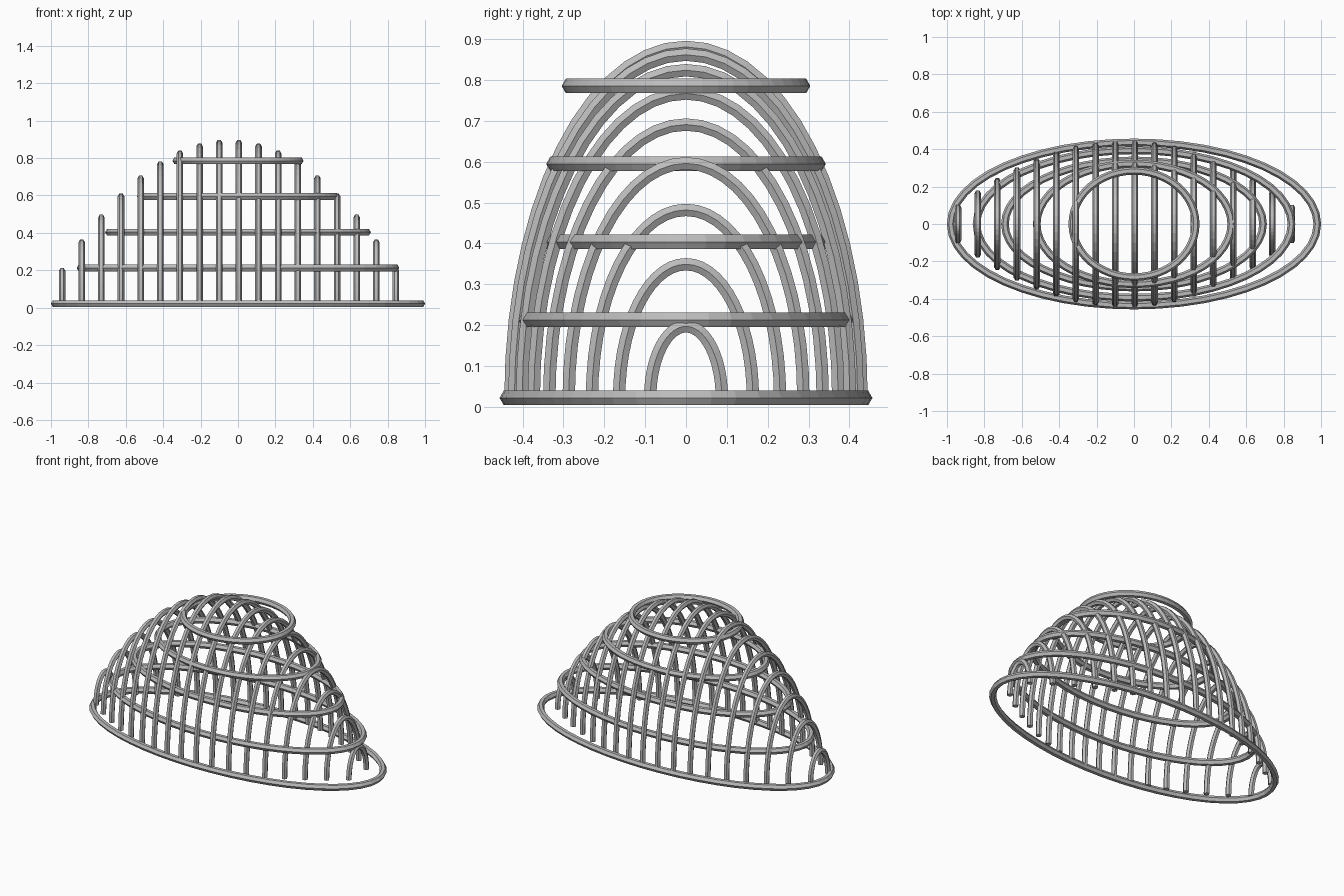
import bpy, bmesh
from math import sin, cos, pi
from mathutils import Vector

cube = bpy.data.objects.get("Cube")
if cube:
    bpy.data.objects.remove(cube)

steel = bpy.data.materials.new("plain grey")
steel.use_nodes = True
grey = (0.5, 0.5, 0.5, 1)
steel.diffuse_color = grey
steel.node_tree.nodes["Principled BSDF"].inputs["Base Color"].default_value = grey

BASE_Z = 0.0215
SIDES = 6


def elliptical_tube(name, centre, u, v, a, b, sweep, steps, radius, turn):
    """Six-sided tube along an ellipse in the plane of u (half axis a) and v (b)."""
    closed = sweep > 1.99 * pi
    u, v = Vector(u), Vector(v)
    normal = u.cross(v)
    bm = bmesh.new()
    loops = []
    for i in range(steps if closed else steps + 1):
        t = sweep * i / steps
        point = Vector(centre) + u * a * cos(t) + v * b * sin(t)
        outward = (u * b * cos(t) + v * a * sin(t)).normalized()
        angles = [turn + 2 * pi * k / SIDES for k in range(SIDES)]
        loops.append([bm.verts.new(point + radius * (outward * cos(s) + normal * sin(s)))
                      for s in angles])
    pairs = list(zip(loops, loops[1:]))
    if closed:
        pairs.append((loops[-1], loops[0]))
    else:
        bm.faces.new(loops[0])
        bm.faces.new(loops[-1])
    for p, q in pairs:
        for k in range(SIDES):
            n = (k + 1) % SIDES
            bm.faces.new((p[k], p[n], q[n], q[k]))
    bmesh.ops.recalc_face_normals(bm, faces=bm.faces)
    mesh = bpy.data.meshes.new(name)
    bm.to_mesh(mesh)
    bm.free()
    mesh.materials.append(steel)
    bpy.context.collection.objects.link(bpy.data.objects.new(name, mesh))


X, Y, Z = (1, 0, 0), (0, 1, 0), (0, 0, 1)

# Horizontal hoops, from the base up
hoops = [(0.98, 0.436), (0.842, 0.394), (0.69, 0.34), (0.52, 0.322), (0.33, 0.284)]
for i, (a, b) in enumerate(hoops):
    name = "base_hoop" if i == 0 else f"hoop_{i}"
    elliptical_tube(name, (0, 0, BASE_Z + 0.191 * i), X, Y, a, b, 2 * pi, 48, 0.0205, 0)

# Upright arched ribs, whose size follows a parabola along the length
RIBS = 18
for i in range(RIBS):
    d = 0.105 * (i - (RIBS - 1) / 2)
    height = 0.862 * (1 - d * d)
    elliptical_tube(f"rib_{i + 1}", (d - 0.048, 0, BASE_Z), Y, Z,
                    height / 2, height, pi, 28, 0.0175, pi / 6)
